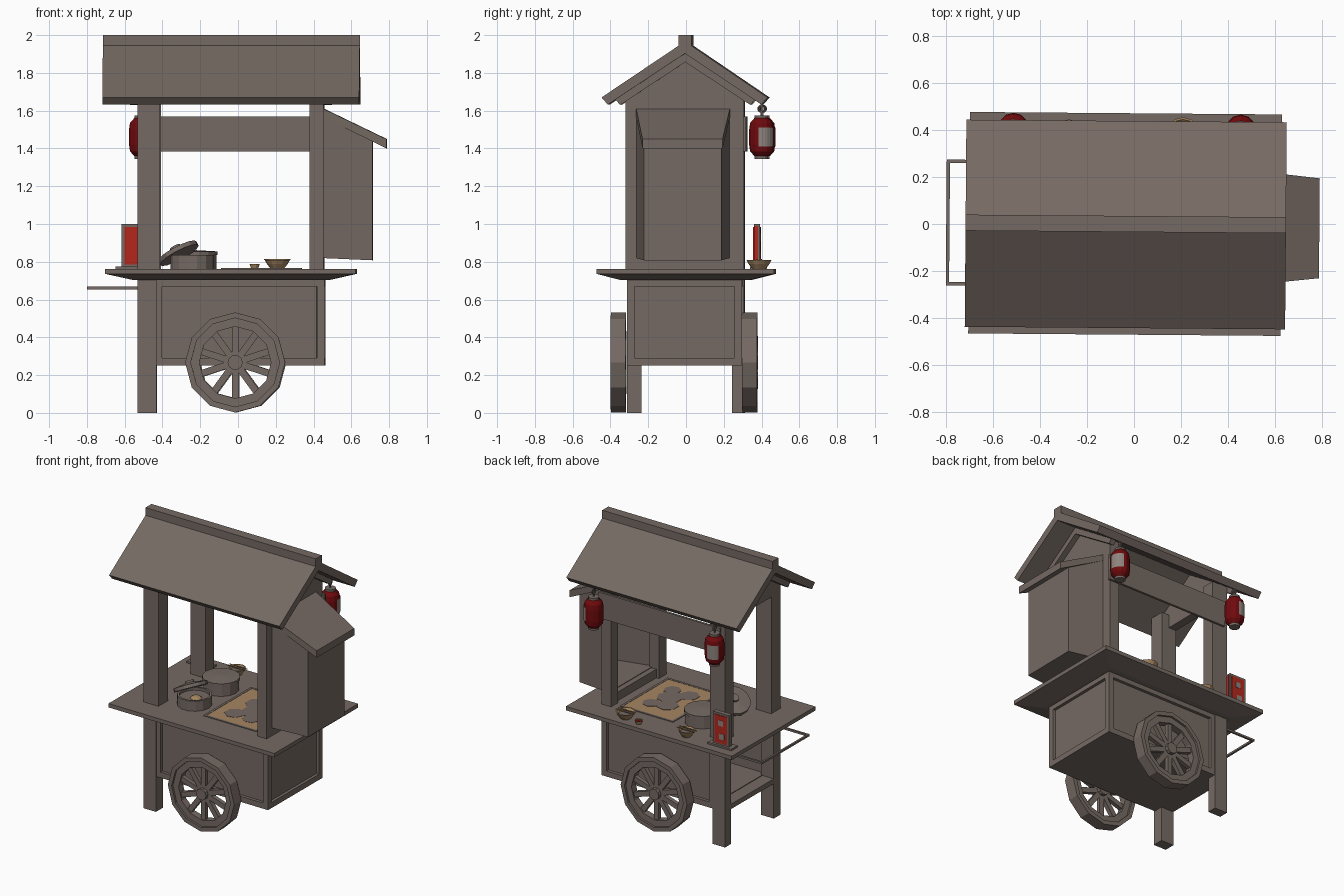
import bpy, bmesh, math
from mathutils import Matrix

if "Cube" in bpy.data.objects:
    bpy.data.objects.remove(bpy.data.objects["Cube"])


def material(name, r, g, b):
    m = bpy.data.materials.new(name)
    m.use_nodes = True
    m.diffuse_color = (r, g, b, 1)
    m.node_tree.nodes["Principled BSDF"].inputs["Base Color"].default_value = (r, g, b, 1)
    return m


WOOD = material("weathered wood", .18, .144, .126)
RED = material("lantern red", .16, .003, .004)
SIGN = material("sign red", .45, .02, .012)
TAN = material("tan food", .38, .24, .12)
PAPER = material("pale paper", .27, .23, .21)
parts = []


def finish(name, bm, mat=WOOD, matrix=Matrix(), normals=True):
    if normals:
        bmesh.ops.recalc_face_normals(bm, faces=bm.faces)
    me = bpy.data.meshes.new(name)
    bm.to_mesh(me)
    bm.free()
    me.materials.append(mat)
    ob = bpy.data.objects.new(name, me)
    bpy.context.collection.objects.link(ob)
    ob.matrix_world = matrix
    parts.append(ob)
    return ob


def loft(name, a, b, mat=WOOD, caps=(True, True)):
    """Join two matching polygons into a solid."""
    bm = bmesh.new()
    va, vb = [[bm.verts.new(p) for p in s] for s in (a, b)]
    n = len(va)
    for i in range(n):
        j = (i + 1) % n
        bm.faces.new((va[i], va[j], vb[j], vb[i]))
    for ring, cap in zip((va, vb), caps):
        if cap:
            bm.faces.new(ring)
    return finish(name, bm, mat)


def rect(x0, x1, y0, y1, z):
    return [(x0, y0, z), (x1, y0, z), (x1, y1, z), (x0, y1, z)]


def box(name, x, y, z, mat=WOOD):
    return loft(name, rect(*x, *y, z[0]), rect(*x, *y, z[1]), mat)


def end_rect(x, w, z0, z1, cy=-.012):
    return [(x, cy - w, z0), (x, cy + w, z0), (x, cy + w, z1), (x, cy - w, z1)]


def extrude_x(name, profile, x0, x1):
    return loft(name, [(x0, y, z) for y, z in profile], [(x1, y, z) for y, z in profile])


def lathe(name, profile, n=12, mat=WOOD, matrix=Matrix(), closed=False, start=0, sweep=math.tau):
    """Revolve (radius, height) points about z."""
    bm = bmesh.new()
    full = sweep == math.tau
    rings = []
    for i in range(n if full else n + 1):
        t = start + sweep * i / n
        rings.append([bm.verts.new((r * math.cos(t), r * math.sin(t), h)) for r, h in profile])
    m = len(profile)
    for i in range(n):
        a, b = rings[i], rings[(i + 1) % len(rings)]
        for k in range(m if closed else m - 1):
            l = (k + 1) % m
            bm.faces.new((a[k], b[k], b[l], a[l]))
    bmesh.ops.remove_doubles(bm, verts=bm.verts, dist=1e-5)
    return finish(name, bm, mat, matrix)


def at(x, y, z=0):
    return Matrix.Translation((x, y, z))


# Cart body: framed side panels, open cupboard at the handle end
bm = bmesh.new()
bmesh.ops.create_cube(bm, size=1, matrix=at(.01, -.004, .48) @ Matrix.Diagonal((.9, .61, .46, 1)))
bm.normal_update()
for f in [f for f in bm.faces if abs(f.normal.z) < .5]:
    deep = -.8 if f.normal.x < -.5 else -.02
    for thick, depth in ((.04, 0), (.001, deep)):
        bmesh.ops.inset_individual(bm, faces=[f], thickness=thick, depth=depth, use_even_offset=True)
finish("cart_body", bm, normals=False)
box("cupboard_floor", (-.53, -.43), (-.25, .25), (.25, .285))

# Counter with bevelled underside
loft("counter_top", rect(-.7, .625, -.47, .47, .735), rect(-.7, .625, -.47, .47, .763))
loft("counter_underside", rect(-.55, .48, -.34, .34, .703), rect(-.7, .625, -.47, .47, .736))

# Legs, posts and wheels, mirrored front to back
rim = [(.19, -.025), (.19, .025), (.235, .025), (.235, .04),
       (.265, .04), (.265, -.04), (.235, -.04), (.235, -.025)]
for s, side in ((-1, "front"), (1, "back")):
    outer = .312 * s - .005
    box(side + "_leg", (-.53, -.43), (.24 * s, outer), (0, .71))
    box(side + "_right_post", (-.53, -.41), (.212 * s, outer), (.76, 1.695))
    box(side + "_left_post", (.38, .455), (.228 * s, outer), (.76, 1.695))
    place = at(-.012, .348 * s - .01, .267) @ Matrix.Rotation(math.pi / 2, 4, 'X')
    spin = Matrix.Rotation(math.pi / 2, 4, 'Z')
    lathe(side + "_wheel_rim", rim, 12, matrix=place @ spin, closed=True)
    lathe(side + "_wheel_hub", [(0, -.04), (.04, -.04), (.04, .04), (0, .04)], 10, matrix=place)
    bm = bmesh.new()
    for i in range(10):
        turn = Matrix.Rotation(math.tau * (i + .5) / 10, 4, 'Z')
        bmesh.ops.create_cube(bm, size=1, matrix=turn @ at(.115, 0) @ Matrix.Diagonal((.165, .036, .03, 1)))
    finish(side + "_wheel_spokes", bm, matrix=place)

# Push handle
for y in (-.26, .26):
    box("handle_arm", (-.79, -.43), (y - .007, y + .007), (.654, .668))
box("handle_bar", (-.797, -.783), (-.267, .267), (.654, .668))

# Roof slopes, ridge, gables and rafters
for s, side, eave in ((-1, "front", .442), (1, "back", .437)):
    extrude_x(side + "_roof", [(0, 1.967), (eave * s, 1.67), ((eave - .033) * s, 1.632), (0, 1.903)], -.715, .645)
    for x in (-.57, .455):
        extrude_x(side + "_rafter", [(0, 1.905), (.37 * s, 1.66), (.345 * s, 1.63), (0, 1.857)], x, x + .04)
box("roof_ridge", (-.715, .645), (-.034, .034), (1.92, 2))
gable = [(-.315, 1.6), (.307, 1.6), (.307, 1.697), (0, 1.902), (-.315, 1.697)]
extrude_x("right_gable", gable, -.53, -.47)
extrude_x("left_gable", gable, .395, .455)
box("back_fascia", (-.5, .47), (.305, .322), (1.385, 1.57))

# Side cabinet, open to the inside, with a small sloped roof
cab = loft("side_cabinet", end_rect(.44, .248, .82, 1.59), end_rect(.713, .205, .808, 1.45), caps=(False, True))
solid = cab.modifiers.new("walls", 'SOLIDIFY')
solid.thickness = .015
loft("cabinet_roof", end_rect(.455, .248, 1.565, 1.61), end_rect(.787, .212, 1.4, 1.45))
box("cabinet_sill", (.4, .455), (-.25, .25), (.76, .825))

# Lanterns hung from the back eave
lantern = [(.038, 1.36), (.06, 1.385), (.065, 1.42), (.065, 1.5), (.06, 1.535), (.038, 1.56)]
for x, facing, half in ((.45, 30, 42), (-.515, 112, 35)):
    spot = at(x, .403)
    lathe("lantern_body", lantern, 12, RED, spot)
    for z in (1.345, 1.557):
        lathe("lantern_cap", [(0, z), (.036, z), (.036, z + .018), (0, z + .018)], 12, matrix=spot)
    lathe("lantern_label", [(.067, 1.41), (.067, 1.51)], 6, PAPER, spot,
          start=math.radians(facing - half), sweep=math.radians(2 * half))
    hook = spot @ at(0, 0, 1.61) @ Matrix.Rotation(math.pi / 2, 4, 'Y')
    ring = [(.018 + .004 * math.cos(t * math.tau / 6), .004 * math.sin(t * math.tau / 6)) for t in range(6)]
    lathe("lantern_hook", ring, 10, matrix=hook, closed=True)
    box("lantern_hanger", (x - .004, x + .004), (.398, .406), (1.57, 1.66))

# Standing menu board with red faces and pale patches
box("menu_base", (-.65, -.46), (.335, .405), (.76, .775))
box("menu_board", (-.62, -.49), (.355, .387), (.77, 1))
for y in (.351, .386):
    box("menu_face", (-.605, -.505), (y, y + .005), (.785, .985), SIGN)
for x, z in ((-.555, .93), (-.565, .835)):
    box("menu_patch", (x - .02, x + .02), (.39, .393), (z - .02, z + .02), PAPER)
box("menu_edge", (-.491, -.487), (.355, .378), (.785, .99), SIGN)

# Griddle tray with browned food and a bare middle
box("griddle_food", (-.07, .32), (-.25, .25), (.76, .766), TAN)
for y in (-.267, .25):
    box("griddle_rim", (-.087, .337), (y, y + .017), (.76, .768))
for x in (-.087, .32):
    box("griddle_rim", (x, x + .017), (-.25, .25), (.76, .768))
for x, y, r in ((.06, -.12, .07), (.15, -.03, .09), (.09, .08, .075), (.2, .11, .06), (.2, -.13, .06)):
    lathe("griddle_patch", [(0, .768), (r, .768), (r, .765)], 7, matrix=at(x, y))

# Open pot, covered pot and the leaning lid
lathe("open_pot", [(0, .763), (.115, .763), (.115, .835), (.1, .835), (.1, .775)], 14, matrix=at(-.24, -.15))
lathe("pot_broth", [(0, .815), (.1, .815)], 14, matrix=at(-.24, -.15))
lathe("pot_dumpling", [(0, .832), (.025, .828), (.04, .816)], 8, TAN, at(-.22, -.16))
lathe("covered_pot", [(0, .763), (.12, .763), (.12, .835), (.125, .835), (.125, .855), (0, .862)],
      14, matrix=at(-.235, .14))
lean = (at(-.31, -.09, .835) @ Matrix.Rotation(math.radians(-14), 4, 'X')
        @ Matrix.Rotation(math.radians(-27), 4, 'Y'))
lathe("leaning_lid", [(0, 0), (.115, 0), (.115, .024), (.03, .038), (.03, .052), (0, .052)], 14, matrix=lean)

# Bowls, cup and chopsticks
bowl = [(0, .762), (.034, .762), (.055, .788), (.067, .81), (.058, .81), (.03, .785), (0, .785)]
for x, y, size in ((.205, .388, 1), (-.28, .385, .85)):
    spot = at(x, y) @ Matrix.Diagonal((size, size, 1, 1))
    lathe("food_bowl", bowl, 12, TAN, spot)
    lathe("bowl_soup", [(0, .798), (.045, .798)], 12, WOOD, spot)
    for k in (-1, 1):
        box("chopstick", (x - .07, x + .07), (y + .012 * k - .003, y + .012 * k + .003), (.81, .815), TAN)
lathe("sauce_cup", [(0, .762), (.018, .762), (.027, .788), (.021, .788)], 10, TAN, at(.085, .41))
lathe("cup_sauce", [(0, .783), (.021, .783)], 10, RED, at(.085, .41))

# The whole stall stands at a very slight angle
for ob in parts:
    ob.matrix_world = Matrix.Rotation(-.008, 4, 'Z') @ ob.matrix_world
